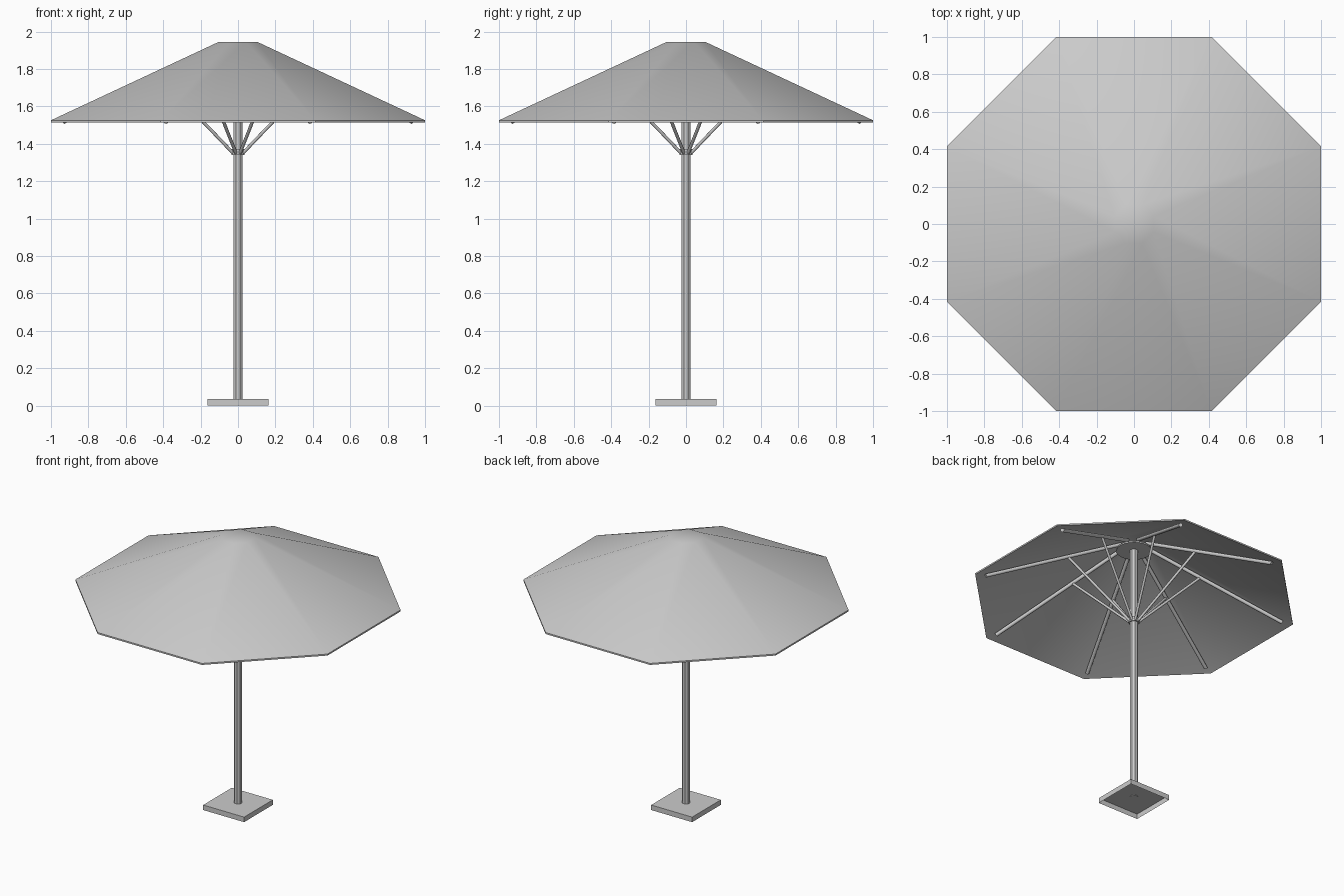
import bpy
import bmesh
from math import cos, sin, tau, radians
from mathutils import Vector

cube = bpy.data.objects.get("Cube")
if cube:
    bpy.data.objects.remove(cube, do_unlink=True)

grey = bpy.data.materials.new("plain grey")
grey.use_nodes = True
color = (0.6, 0.6, 0.6, 1)
grey.diffuse_color = color
grey.node_tree.nodes["Principled BSDF"].inputs["Base Color"].default_value = color

SIDES = 8
HALF_STEP = tau / SIDES / 2


def finish(name, bm, smooth_angle=None):
    """Turn a bmesh into a named object, smooth below the given angle."""
    mesh = bpy.data.meshes.new(name)
    bm.to_mesh(mesh)
    bm.free()
    mesh.materials.append(grey)
    if smooth_angle:
        for face in mesh.polygons:
            face.use_smooth = True
        mesh.set_sharp_from_angle(angle=radians(smooth_angle))
    obj = bpy.data.objects.new(name, mesh)
    bpy.context.collection.objects.link(obj)
    return obj


def lathe(name, profile, sides=SIDES, smooth_angle=None):
    """Revolve (radius, z) points, capping both ends."""
    bm = bmesh.new()
    step = tau / sides
    rings = [[bm.verts.new((r * cos(step * (k + 0.5)), r * sin(step * (k + 0.5)), z))
              for k in range(sides)] for r, z in profile]
    for low, high in zip(rings, rings[1:]):
        for k in range(sides):
            n = (k + 1) % sides
            bm.faces.new((low[k], low[n], high[n], high[k]))
    bm.faces.new(rings[0][::-1])
    bm.faces.new(rings[-1])
    return finish(name, bm, smooth_angle)


def rod(name, start, end, radius, sides=8):
    """Round bar between two points."""
    start, end = Vector(start), Vector(end)
    axis = end - start
    bm = bmesh.new()
    bmesh.ops.create_cone(bm, cap_ends=True, segments=sides, radius1=radius,
                          radius2=radius, depth=axis.length)
    obj = finish(name, bm, 50)
    obj.location = (start + end) / 2
    obj.rotation_euler = axis.to_track_quat("Z", "Y").to_euler()
    return obj


# Base: shallow square tray, open underneath
bm = bmesh.new()
bmesh.ops.create_cube(bm, size=1)
bmesh.ops.delete(bm, geom=[f for f in bm.faces if f.normal.z < -0.5], context="FACES")
bmesh.ops.scale(bm, verts=bm.verts, vec=(0.325, 0.325, 0.036))
bmesh.ops.translate(bm, verts=bm.verts, vec=(0, 0, 0.018))
finish("base", bm)

# Pole, collar that carries the struts, and hub plate under the canopy
lathe("pole", [(0.027, 0.032), (0.027, 1.93)])
lathe("strut_collar", [(0.037, 1.34), (0.037, 1.372)])
lathe("hub_plate", [(0.115, 1.88), (0.115, 1.89)], sides=24, smooth_angle=40)

# Canopy: eight-sided shell from inner crown, over the rim, to outer crown
rim = 1 / cos(HALF_STEP)
crown = 0.112
lathe("canopy", [(crown, 1.934), (rim, 1.515), (rim, 1.526), (crown, 1.945)],
      smooth_angle=35)

# Ribs run to each corner; struts brace them from the collar
for k in range(SIDES):
    angle = tau * k / SIDES + HALF_STEP

    def spoke(r, z):
        return (r * cos(angle), r * sin(angle), z)

    rod(f"rib_{k + 1}", spoke(0.09, 1.914), spoke(1.01, 1.519), 0.013)
    rod(f"strut_{k + 1}", spoke(0.03, 1.352), spoke(0.45, 1.757), 0.009)
